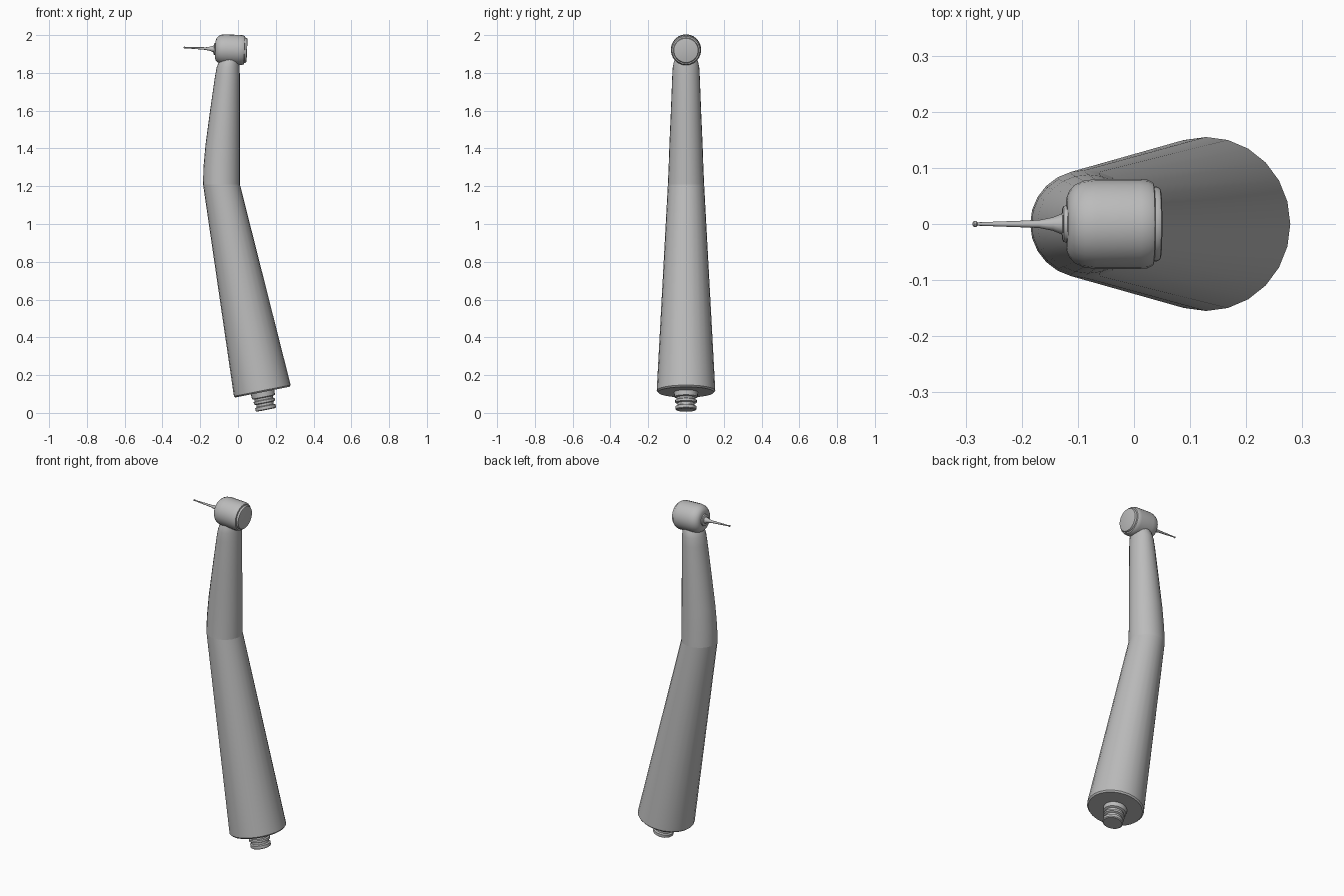
import bpy, bmesh
from math import sin, cos, pi, radians
from mathutils import Vector, Matrix

cube = bpy.data.objects.get("Cube")
if cube:
    bpy.data.objects.remove(cube)

metal = bpy.data.materials.new("brushed grey metal")
metal.use_nodes = True
GREY = (0.5, 0.5, 0.5, 1)
metal.diffuse_color = GREY
metal.node_tree.nodes["Principled BSDF"].inputs["Base Color"].default_value = GREY


def loft(name, rings, sides, angle=30):
    """Skin a list of (matrix, x radius, y radius) rings and cap the ends."""
    bm = bmesh.new()
    loops = []
    for mat, rx, ry in rings:
        loops.append([bm.verts.new(mat @ Vector((rx * cos(2 * pi * i / sides),
                                                 ry * sin(2 * pi * i / sides), 0)))
                      for i in range(sides)])
    for a, b in zip(loops, loops[1:]):
        for i in range(sides):
            j = (i + 1) % sides
            bm.faces.new((a[i], a[j], b[j], b[i]))
    bm.faces.new(loops[0][::-1])
    bm.faces.new(loops[-1])
    bmesh.ops.recalc_face_normals(bm, faces=bm.faces)
    mesh = bpy.data.meshes.new(name)
    bm.to_mesh(mesh)
    bm.free()
    mesh.materials.append(metal)
    obj = bpy.data.objects.new(name, mesh)
    bpy.context.collection.objects.link(obj)
    bpy.context.view_layer.objects.active = obj
    for o in bpy.context.selected_objects:
        o.select_set(False)
    obj.select_set(True)
    bpy.ops.object.shade_smooth_by_angle(angle=radians(angle))
    return obj


def lathe(name, frame, profile, sides=24, angle=30):
    """Turn (distance, radius) pairs about the z axis of a frame."""
    return loft(name, [(frame @ Matrix.Translation((0, 0, d)), r, r)
                       for d, r in profile], sides, angle)


def frame(x, z, tilt):
    return Matrix.Translation((x, 0, z)) @ Matrix.Rotation(tilt, 4, 'Y')


# Lower grip: tapered, leaning tube with a chamfered base
base = frame(0.13, 0.11, -0.195)
grip = [(base, 0.146, 0.148),
        (base @ Matrix.Translation((0, 0, 0.008)), 0.153, 0.155),
        (base @ Matrix.Translation((0, 0, 0.03)), 0.152, 0.154),
        (frame(-0.0875, 1.21, 0), 0.0975, 0.096)]
loft("lower_grip", grip, 24)

# Upper neck: straight on one side, curved on the other (z, left x, right x, half depth)
neck = [(1.21, -0.185, 0.010, 0.096), (1.30, -0.183, 0.010, 0.092),
        (1.42, -0.172, 0.010, 0.088), (1.60, -0.148, 0.010, 0.080),
        (1.78, -0.122, 0.010, 0.073), (1.83, -0.113, 0.008, 0.070),
        (1.86, -0.100, 0.006, 0.064), (1.89, -0.075, 0.000, 0.050)]
loft("upper_neck", [(frame((l + r) / 2, z, 0), (r - l) / 2, d)
                    for z, l, r, d in neck], 24)

# Head: rounded drum lying across the neck, pointing toward -x
head = frame(0, 1.921, -pi / 2 + 0.045)
lathe("head", head, [(-0.036, 0.066), (-0.034, 0.074), (-0.024, 0.079), (-0.01, 0.080),
                     (0.07, 0.080), (0.09, 0.077), (0.105, 0.070), (0.115, 0.060),
                     (0.120, 0.048)], angle=40)
lathe("push_button", head, [(-0.048, 0.058), (-0.046, 0.064), (-0.040, 0.067),
                            (-0.030, 0.067)], 32)
lathe("chuck_collar", head, [(0.115, 0.034), (0.126, 0.032), (0.128, 0.028)])
lathe("drill_bit", head, [(0.120, 0.020), (0.130, 0.018), (0.145, 0.012), (0.170, 0.007),
                          (0.279, 0.003), (0.281, 0.005), (0.286, 0.005), (0.288, 0.002)], 12)

# Hose connector: ribbed stub below the grip
lathe("hose_connector", base, [(0.01, 0.064), (-0.026, 0.062), (-0.030, 0.050),
                               (-0.040, 0.050), (-0.044, 0.057), (-0.056, 0.057),
                               (-0.060, 0.046), (-0.072, 0.046), (-0.076, 0.055),
                               (-0.092, 0.055), (-0.096, 0.050)])
